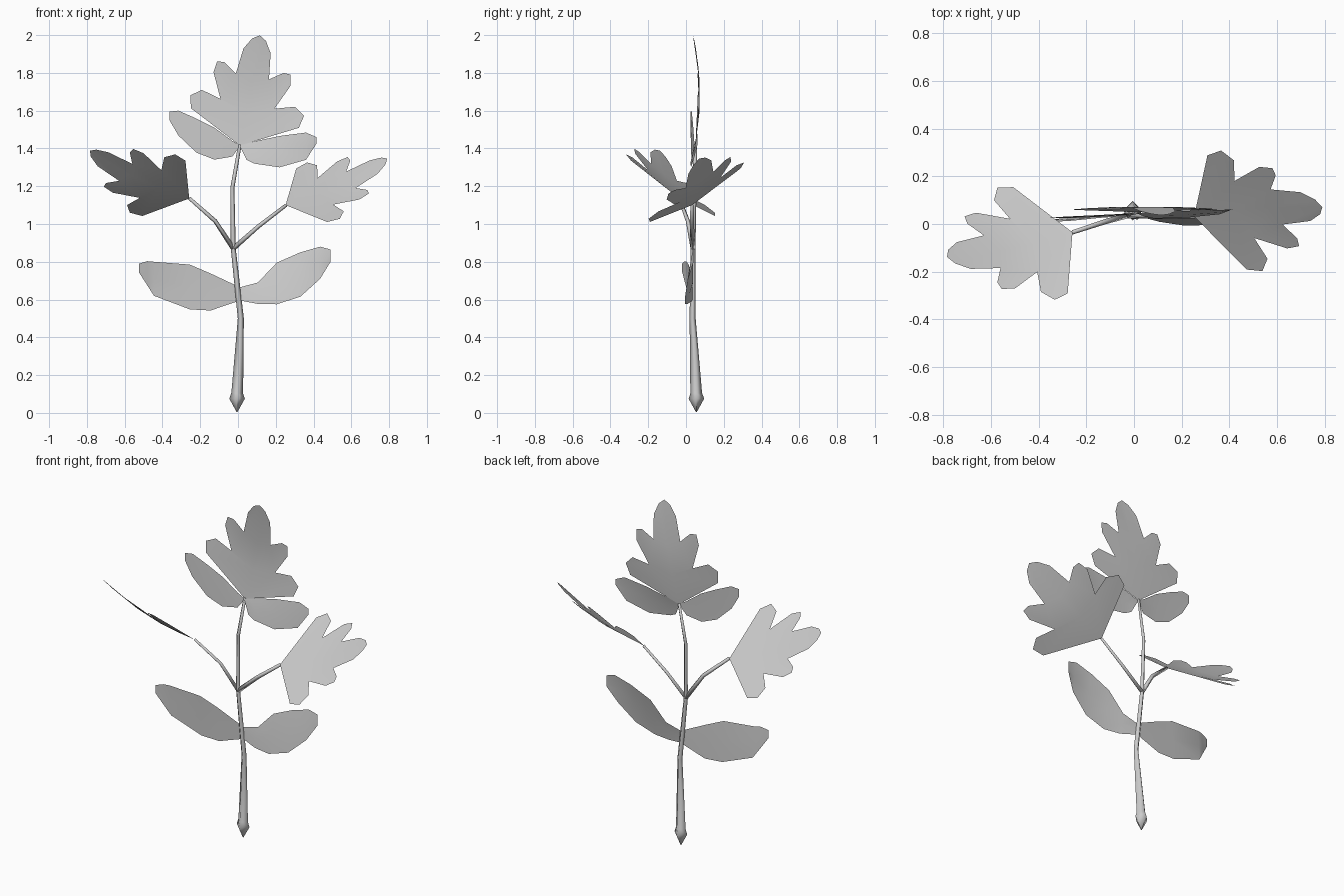
import bpy, math
from mathutils import Vector

if "Cube" in bpy.data.objects:
    bpy.data.objects.remove(bpy.data.objects["Cube"])


def make(name, verts, faces):
    mesh = bpy.data.meshes.new(name)
    mesh.from_pydata([tuple(v) for v in verts], [], faces)
    obj = bpy.data.objects.new(name, mesh)
    bpy.context.collection.objects.link(obj)
    bpy.ops.object.select_all(action='DESELECT')
    obj.select_set(True)
    bpy.context.view_layer.objects.active = obj
    bpy.ops.object.shade_smooth()
    return obj


def tube(name, rings, sides=4):
    """Tapered tube through (x, y, z, radius) rings."""
    pts = [Vector(r[:3]) for r in rings]
    verts, faces = [], []
    for i, p in enumerate(pts):
        d = (pts[min(i + 1, len(pts) - 1)] - pts[max(i - 1, 0)]).normalized()
        u = d.cross(Vector((0, 1, 0))).normalized()
        v = d.cross(u)
        for k in range(sides):
            a = 2 * math.pi * k / sides
            verts.append(p + rings[i][3] * (math.cos(a) * u - math.sin(a) * v))
    for i in range(len(pts) - 1):
        for k in range(sides):
            a, b = i * sides + k, i * sides + (k + 1) % sides
            faces.append((a, a + sides, b + sides, b))
    faces.append(tuple(range(sides)))
    faces.append(tuple(range(len(verts) - sides, len(verts)))[::-1])
    return make(name, verts, faces)


# Half outline of a lobed leaf (along, across), mirrored over the midrib
HALF = [(.148, .29), (.215, .306), (.254, .25), (.224, .145), (.358, .207),
        (.417, .198), (.42, .16), (.372, .089), (.51, .073), (.57, .037)]
LENGTH = .593


def lobed_leaf(name, base, tip, across, bend):
    """Leaf from base to tip; bend is the sign of its bow along the normal."""
    base, tip = Vector(base), Vector(tip)
    e1 = (tip - base).normalized()
    e2 = Vector(across)
    e2 = (e2 - e2.dot(e1) * e1).normalized()
    up = e1.cross(e2)

    def place(a, p):
        t = a / LENGTH
        return base + a * e1 + p * e2 + bend * (.12 * t * (1 - t) - .12 * p * p) * up

    verts = [place(a, 0) for a in (0, .18, .34, LENGTH)]
    faces = []
    for s in (1, -1):
        o = len(verts)
        verts += [place(a, s * p) for a, p in HALF]
        for f in ([0, o, o + 1, o + 2, o + 3, 1],
                  [1, o + 3, o + 4, o + 5, o + 6, o + 7, 2],
                  [2, o + 7, o + 8, o + 9, 3]):
            faces.append(f[::-1] if s > 0 else f)
    return make(name, verts, faces)


def oval_leaf(name, columns, y_root, y_tip, belly):
    """Blade from (x, z_top, z_bottom) columns; lower edge bulges by belly."""
    verts, faces = [], []
    n = len(columns)
    for i, (x, zt, zb) in enumerate(columns):
        t = i / (n - 1)
        y = y_root + (y_tip - y_root) * t
        bow = belly * math.sin(math.pi * t)
        verts += [(x, y, zt), (x, y + .6 * bow, (zt + zb) / 2), (x, y + bow, zb)]
    for i in range(n - 1):
        for k in (0, 1):
            a = 3 * i + k
            faces.append((a, a + 1, a + 4, a + 3))
    return make(name, verts, faces)


# Stem with pointed foot, and two side branches
tube("main_stem", [(-.005, .055, .004, .002), (-.005, .055, .075, .041),
                   (-.004, .054, .105, .031), (.015, .035, .5, .016),
                   (-.025, .037, .87, .013), (-.03, .045, 1.19, .011),
                   (.01, .05, 1.42, .009)])
tube("left_branch", [(-.025, .037, .87, .013), (-.12, .01, 1.015, .011),
                     (-.258, -.035, 1.137, .009)])
tube("right_branch", [(-.025, .037, .87, .013), (.105, .032, .985, .011),
                      (.255, .032, 1.1, .009)])

# Lobed leaves
lobed_leaf("top_leaf", (.01, .05, 1.415), (.116, .037, 2.0), (1, 0, -.18), 1)
lobed_leaf("right_leaf", (.252, .032, 1.1), (.78, .07, 1.342), (-.164, .51, .305), -1)
lobed_leaf("left_leaf", (-.258, -.035, 1.135), (-.784, -.138, 1.388), (.25, -.475, .31), -1)

# Oval leaf pairs
oval_leaf("lower_right_oval", [(.01, .665, .595), (.105, .69, .577), (.205, .795, .575),
                               (.33, .85, .615), (.435, .88, .71), (.49, .865, .8)],
          .035, .04, -.045)
oval_leaf("lower_left_oval", [(.01, .665, .595), (-.145, .738, .542), (-.255, .785, .548),
                              (-.445, .8, .62), (-.48, .803, .675), (-.525, .79, .745)],
          .037, -.02, .012)
oval_leaf("upper_left_oval", [(.01, 1.418, 1.412), (-.03, 1.44, 1.357), (-.125, 1.51, 1.341),
                              (-.22, 1.558, 1.378), (-.315, 1.6, 1.468), (-.362, 1.595, 1.548)],
          .048, .025, -.008)
oval_leaf("upper_right_oval", [(.01, 1.418, 1.412), (.045, 1.426, 1.34), (.085, 1.437, 1.32),
                               (.22, 1.466, 1.3), (.36, 1.484, 1.34), (.415, 1.46, 1.425)],
          .045, .062, -.03)
